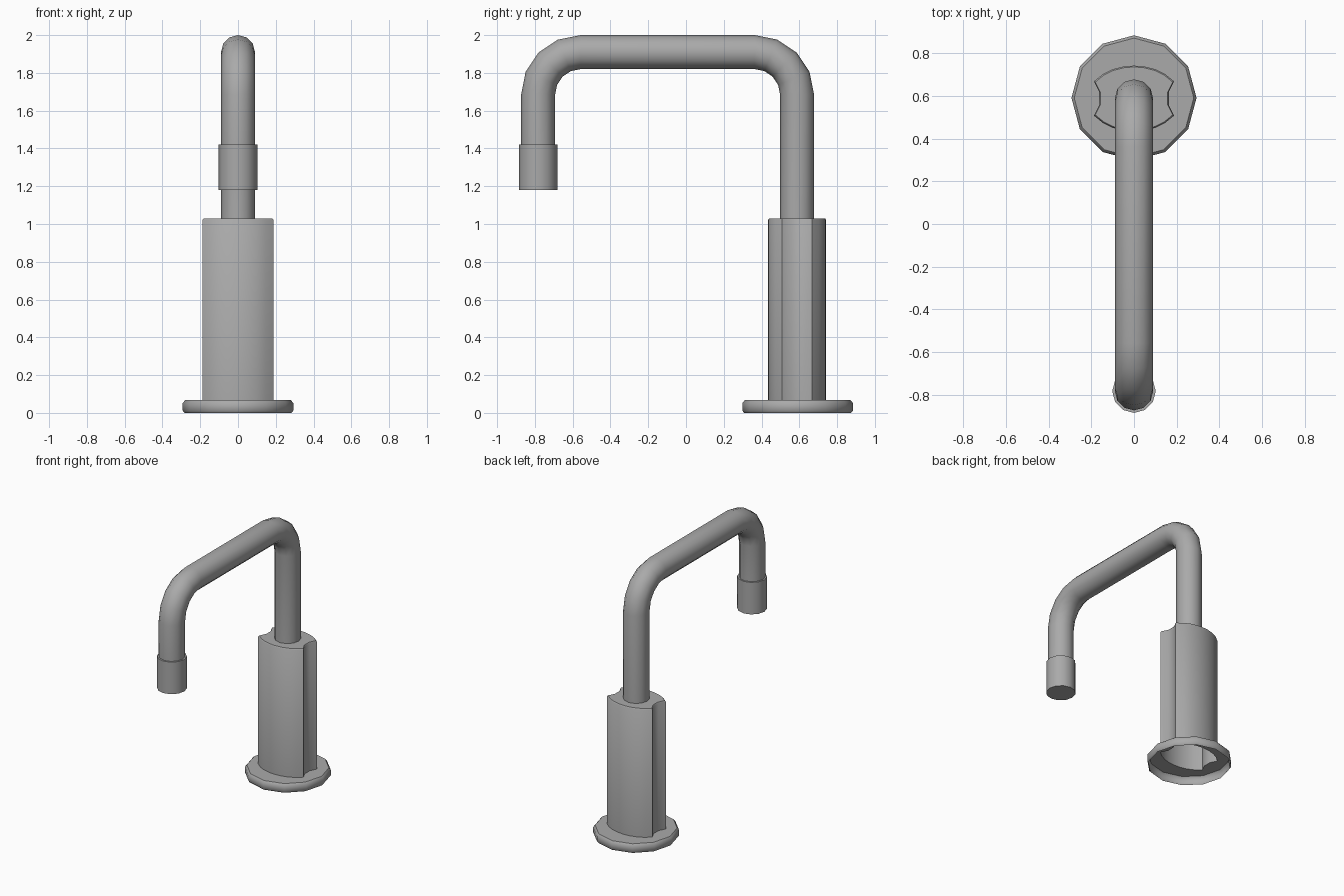
import bpy, bmesh
from math import sin, cos, pi, radians
from mathutils import Vector

cube = bpy.data.objects.get("Cube")
if cube:
    bpy.data.objects.remove(cube, do_unlink=True)

metal = bpy.data.materials.new("brushed_grey")
metal.use_nodes = True
grey = (0.4, 0.4, 0.4, 1)
metal.diffuse_color = grey
metal.node_tree.nodes["Principled BSDF"].inputs["Base Color"].default_value = grey

BODY_Y, TIP_Y, SIDES = 0.588, -0.783, 12


def circle(r, y, z):
    """Horizontal ring of points."""
    return [Vector((r * cos(2 * pi * i / SIDES), y + r * sin(2 * pi * i / SIDES), z))
            for i in range(SIDES)]


def loft(name, rings, cap_start=False, cap_end=False):
    """Skin a list of closed rings that share one point count."""
    bm = bmesh.new()
    loops = [[bm.verts.new(p) for p in ring] for ring in rings]
    n = len(loops[0])
    for a, b in zip(loops, loops[1:]):
        for i in range(n):
            j = (i + 1) % n
            bm.faces.new((a[i], a[j], b[j], b[i]))
    if cap_start:
        bm.faces.new(loops[0][::-1])
    if cap_end:
        bm.faces.new(loops[-1])
    return finish(name, bm)


def finish(name, bm):
    mesh = bpy.data.meshes.new(name)
    bm.to_mesh(mesh)
    bm.free()
    mesh.materials.append(metal)
    ob = bpy.data.objects.new(name, mesh)
    bpy.context.collection.objects.link(ob)
    bpy.ops.object.select_all(action='DESELECT')
    ob.select_set(True)
    bpy.context.view_layer.objects.active = ob
    bpy.ops.object.shade_smooth_by_angle(angle=radians(40))
    return ob


# Column cross-section: bowed front and back, scooped sides
quarter = [(0.163, 0.03), (0.188, 0.08), (0.145, 0.115), (0.1, 0.137), (0.05, 0.15)]
half = quarter + [(0, 0.154)] + [(-x, y) for x, y in reversed(quarter)]
outline = half + [(-x, -y) for x, y in half]


def section(z, inset=0):
    return [Vector((x * (1 - inset / 0.18), BODY_Y + y * (1 - inset / 0.15), z))
            for x, y in outline]


BASE_TOP = 0.067
loft("column", [section(BASE_TOP), section(1.022), section(1.03, 0.006)], cap_end=True)

# Base flange: hollow shell, its top plate open where the column stands
loft("base_rim", [circle(0.283, BODY_Y + 0.003, 0), circle(0.293, BODY_Y + 0.003, 0.012),
                  circle(0.293, BODY_Y + 0.003, 0.052), circle(0.28, BODY_Y + 0.003, BASE_TOP)])
bm = bmesh.new()
edges = []
for ring in (circle(0.28, BODY_Y + 0.003, BASE_TOP), section(BASE_TOP)):
    vs = [bm.verts.new(p) for p in ring]
    edges += [bm.edges.new((v, vs[i - 1])) for i, v in enumerate(vs)]
bmesh.ops.triangle_fill(bm, edges=edges, use_beauty=True, normal=(0, 0, 1))
for f in bm.faces:
    f.normal_update()
    if f.normal.z < 0:
        f.normal_flip()
finish("base_top", bm)

# Spout: a round pipe swept through two quarter bends
PIPE_R, BEND, TOP, STEPS = 0.09, 0.225, 1.91, 4
path = [(BODY_Y, 1.02, 0)]
for cy, start in ((BODY_Y - BEND, 0), (TIP_Y + BEND, pi / 2)):
    for k in range(STEPS + 1):
        a = start + k * pi / 2 / STEPS
        path.append((cy + BEND * cos(a), TOP - BEND + BEND * sin(a), a))
path.append((TIP_Y, 1.4, pi))
rings = []
for y, z, a in path:
    out = Vector((0, cos(a), sin(a)))
    side = Vector((1, 0, 0))
    rings.append([Vector((0, y, z)) + PIPE_R * (side * cos(2 * pi * i / SIDES)
                  + out * sin(2 * pi * i / SIDES)) for i in range(SIDES)])
loft("spout_pipe", rings)

# Nozzle sleeve
loft("nozzle", [circle(0.102, TIP_Y, 1.18), circle(0.102, TIP_Y, 1.42)], True, True)
